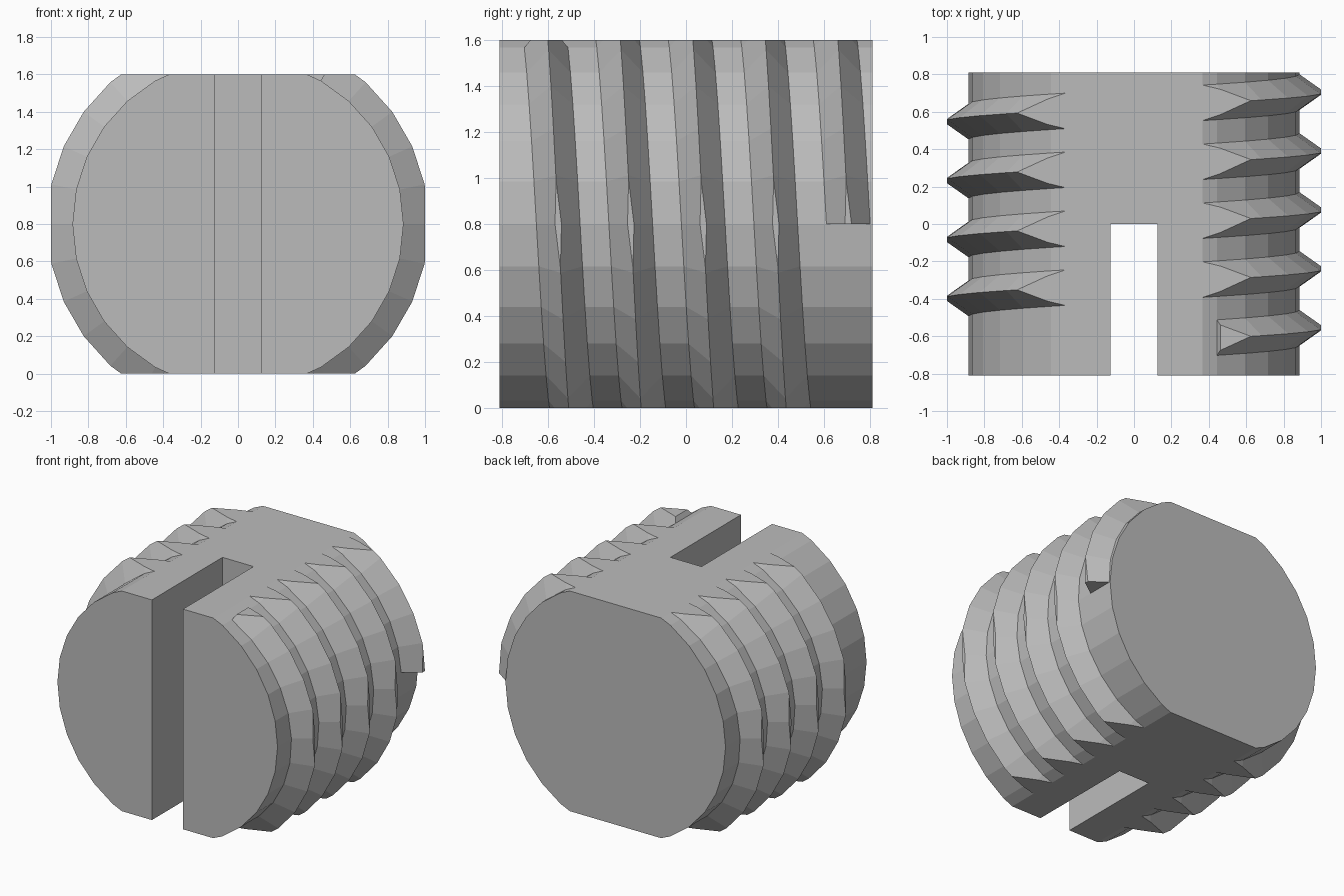
import bpy, bmesh
from math import sin, cos, pi
from mathutils import Vector

cube = bpy.data.objects.get("Cube")
if cube:
    bpy.data.objects.remove(cube, do_unlink=True)

STEP = pi / 15            # both body and thread use thirty sides
RADIUS, CREST, HALF_LENGTH, MID = 0.885, 1.02, 0.81, 0.8
PITCH, HALF_WIDTH, START = 0.315, 0.095, 0.705

grey = bpy.data.materials.new("light_grey")
grey.use_nodes = True
colour = (0.5, 0.5, 0.5, 1)
grey.diffuse_color = colour
grey.node_tree.nodes["Principled BSDF"].inputs["Base Color"].default_value = colour


def finish(bm, name):
    bmesh.ops.recalc_face_normals(bm, faces=bm.faces)
    mesh = bpy.data.meshes.new(name)
    bm.to_mesh(mesh)
    bm.free()
    mesh.materials.append(grey)
    obj = bpy.data.objects.new(name, mesh)
    bpy.context.collection.objects.link(obj)
    return obj


def clip(bm, point, normal):
    """Cut away everything beyond a plane and close the openings."""
    geom = bm.verts[:] + bm.edges[:] + bm.faces[:]
    bmesh.ops.bisect_plane(bm, geom=geom, plane_co=point, plane_no=normal,
                           clear_outer=True, dist=1e-5)
    bmesh.ops.holes_fill(bm, edges=[e for e in bm.edges if e.is_boundary], sides=0)


def polar(r, angle, y):
    return Vector((r * cos(angle), y, MID + r * sin(angle)))


def flatten_top_and_bottom(bm):
    clip(bm, (0, 0, 2 * MID), (0, 0, 1))
    clip(bm, (0, 0, 0), (0, 0, -1))


# Round body with flattened top and bottom
bm = bmesh.new()
ring = [bm.verts.new(polar(RADIUS, i * STEP, -HALF_LENGTH)) for i in range(30)]
face = bm.faces.new(ring)
end = bmesh.ops.extrude_face_region(bm, geom=[face])["geom"]
bmesh.ops.translate(bm, vec=(0, 2 * HALF_LENGTH, 0),
                    verts=[v for v in end if isinstance(v, bmesh.types.BMVert)])
if not face.is_valid or len(bm.faces) < 32:
    bm.faces.new(ring)
flatten_top_and_bottom(bm)
body = finish(bm, "body")

# Slot cut through the front half of the body
bm = bmesh.new()
bmesh.ops.create_cube(bm, size=1)
bmesh.ops.scale(bm, vec=(0.25, 1, 3), verts=bm.verts)
bmesh.ops.translate(bm, vec=(0, -0.5, MID), verts=bm.verts)
cutter = finish(bm, "slot_cutter")
cutter.hide_render = True
slot = body.modifiers.new("slot", "BOOLEAN")
slot.operation = "DIFFERENCE"
slot.solver = "EXACT"
slot.object = cutter
bpy.context.view_layer.objects.active = body
bpy.ops.object.modifier_apply(modifier="slot")
bpy.data.objects.remove(cutter, do_unlink=True)

# Helical thread: four turns and a sixth, with a pointed section
section = [(RADIUS - 0.03, -HALF_WIDTH), (RADIUS, -HALF_WIDTH), (CREST, 0),
           (RADIUS, HALF_WIDTH), (RADIUS - 0.03, HALF_WIDTH)]
bm = bmesh.new()
previous = None
for i in range(126):
    angle = i * STEP
    y = START - PITCH * angle / (2 * pi)
    loop = [bm.verts.new(polar(r, angle, y + dy)) for r, dy in section]
    if previous:
        for a in range(5):
            b = (a + 1) % 5
            bm.faces.new((previous[a], previous[b], loop[b], loop[a]))
    if i in (0, 125):
        bm.faces.new(loop)
    previous = loop
bmesh.ops.recalc_face_normals(bm, faces=bm.faces)
flatten_top_and_bottom(bm)
for side in (-1, 1):
    clip(bm, (side, 0, 0), (side, 0, 0))
finish(bm, "thread")
